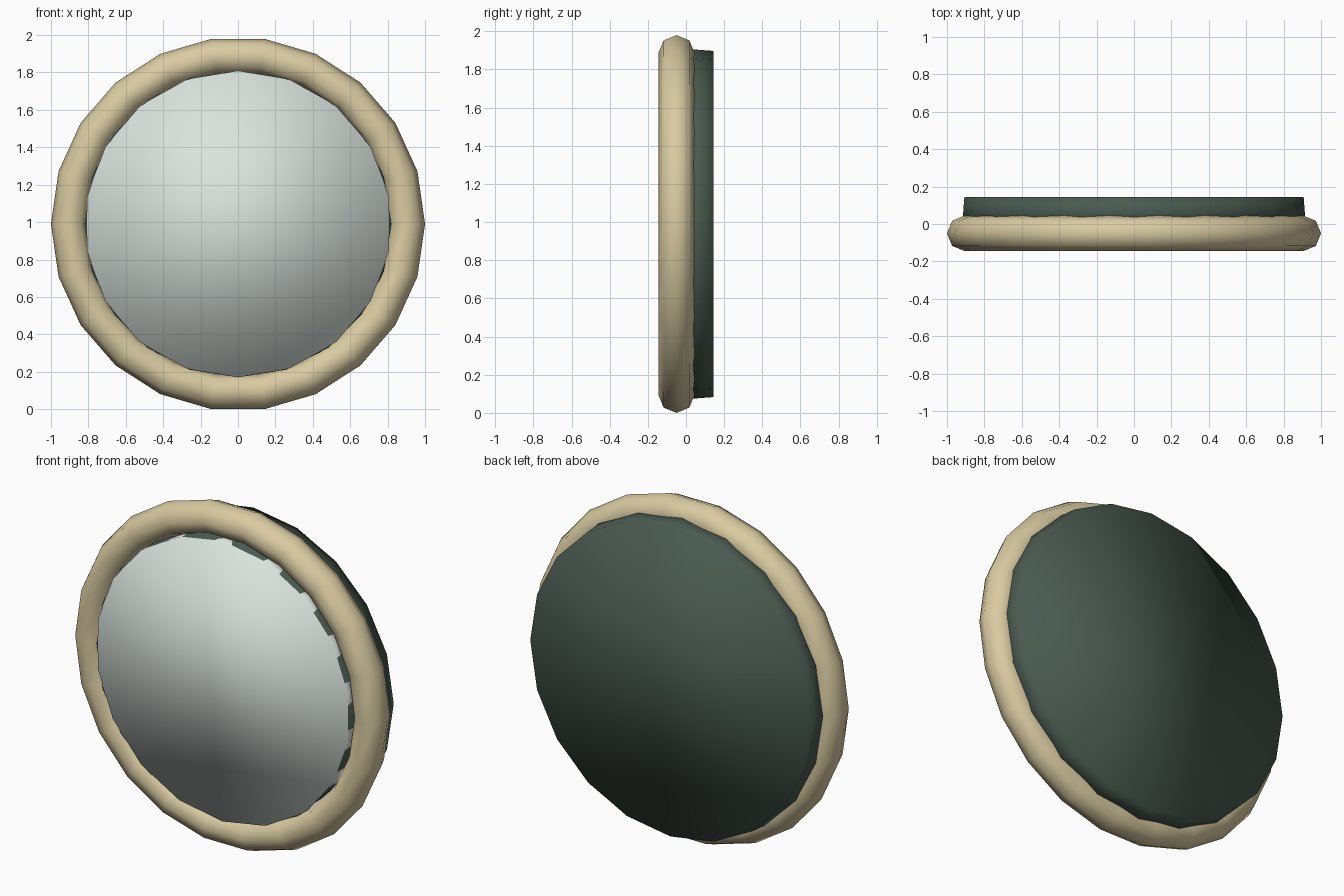
import bpy
import bmesh
from math import cos, sin, pi

if "Cube" in bpy.data.objects:
    bpy.data.objects.remove(bpy.data.objects["Cube"], do_unlink=True)

CENTRE_Z = 0.99


def material(name, colour):
    mat = bpy.data.materials.new(name)
    mat.use_nodes = True
    mat.diffuse_color = (*colour, 1)
    mat.node_tree.nodes["Principled BSDF"].inputs["Base Color"].default_value = (*colour, 1)
    return mat


def lathe(name, profile, sides, start, mat, closed=False):
    """Spin (radius, y) points around the front-back axis; cap the ends unless closed."""
    bm = bmesh.new()
    rings = []
    for radius, y in profile:
        angles = [start + 2 * pi * i / sides for i in range(sides)]
        rings.append([bm.verts.new((radius * cos(a), y, CENTRE_Z + radius * sin(a)))
                      for a in angles])
    pairs = list(zip(rings, rings[1:]))
    if closed:
        pairs.append((rings[-1], rings[0]))
    else:
        bm.faces.new(rings[0])
        bm.faces.new(rings[-1])
    for a, b in pairs:
        for i in range(sides):
            j = (i + 1) % sides
            bm.faces.new((a[i], a[j], b[j], b[i]))
    bmesh.ops.recalc_face_normals(bm, faces=bm.faces)
    for face in bm.faces:
        face.smooth = True
    mesh = bpy.data.meshes.new(name)
    bm.to_mesh(mesh)
    bm.free()
    mesh.materials.append(mat)
    obj = bpy.data.objects.new(name, mesh)
    bpy.context.collection.objects.link(obj)
    return obj


cream = material("cream frame", (0.70, 0.595, 0.36))
green = material("dark green backing", (0.066, 0.101, 0.080))
silver = material("pale silver glass", (0.70, 0.77, 0.73))

# Round frame: a ring with an octagonal section
tube = 0.095
section = [(0.905 + tube * cos(k * pi / 4), -0.05 + tube * sin(k * pi / 4)) for k in range(8)]
lathe("frame", section, 22, 0, cream, closed=True)

# Backing: slightly tapered drum with a narrower collar inside the frame
lathe("backing", [(0.819, -0.138), (0.82, -0.03), (0.918, 0.0), (0.907, 0.145)],
      20, 0, green)

# Mirror glass lying flush with the front of the frame
lathe("glass", [(0.82, -0.143), (0.82, -0.07)], 18, pi / 2, silver)
